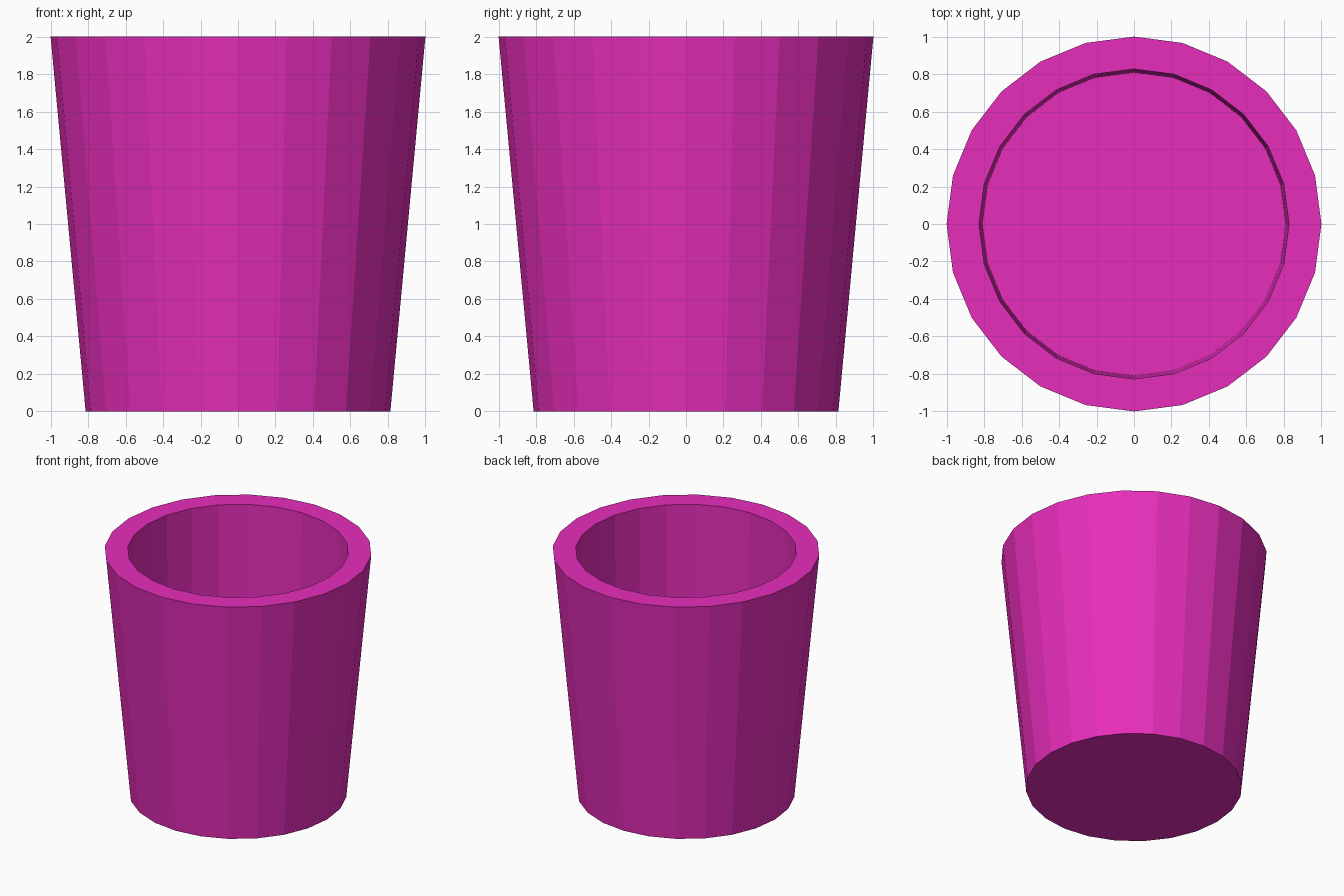
import bpy, bmesh
from math import cos, sin, tau

if "Cube" in bpy.data.objects:
    bpy.data.objects.remove(bpy.data.objects["Cube"])

SIDES = 24

# Profile (radius, height): base edge, outer rim, inner rim, inner floor edge
profile = [(0.813, 0.0), (1.0, 2.0), (0.827, 2.0), (0.808, 0.03)]

bm = bmesh.new()
rings = [[bm.verts.new((r * cos(tau * i / SIDES), r * sin(tau * i / SIDES), z))
          for i in range(SIDES)] for r, z in profile]

# Outer wall, rim and inner wall
for a, b in zip(rings, rings[1:]):
    for i in range(SIDES):
        j = (i + 1) % SIDES
        bm.faces.new((a[i], a[j], b[j], b[i]))

# Underside and inner floor
bm.faces.new(rings[0][::-1])
bm.faces.new(rings[-1])
bmesh.ops.recalc_face_normals(bm, faces=bm.faces)

mesh = bpy.data.meshes.new("cup")
bm.to_mesh(mesh)
bm.free()

cup = bpy.data.objects.new("cup", mesh)
bpy.context.collection.objects.link(cup)

# Magenta colour
mat = bpy.data.materials.new("magenta")
mat.diffuse_color = (0.8, 0.027, 0.5, 1)
mat.use_nodes = True
mat.node_tree.nodes["Principled BSDF"].inputs["Base Color"].default_value = mat.diffuse_color
mesh.materials.append(mat)
